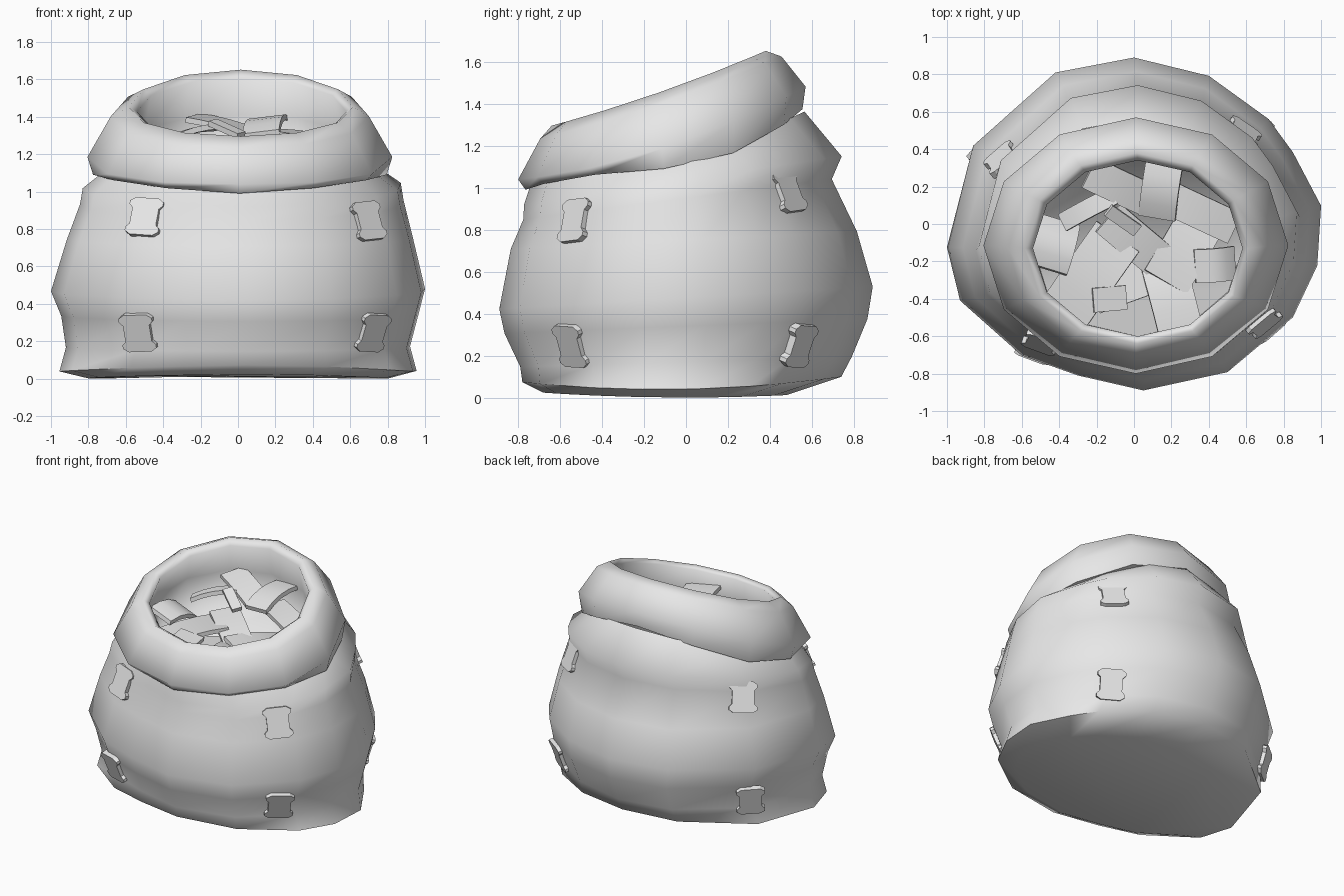
import bpy, bmesh, math
from math import sin, cos, radians, pi
from mathutils import Vector, Matrix
from mathutils.bvhtree import BVHTree

cube = bpy.data.objects.get("Cube")
if cube:
    bpy.data.objects.remove(cube, do_unlink=True)

GREY = (0.8, 0.8, 0.8, 1.0)
mat = bpy.data.materials.new("pale grey")
mat.use_nodes = True
mat.diffuse_color = GREY
mat.node_tree.nodes["Principled BSDF"].inputs["Base Color"].default_value = GREY


def finish(bm, name, angle):
    """Turn a bmesh into a named, coloured and shaded object."""
    bmesh.ops.recalc_face_normals(bm, faces=bm.faces)
    mesh = bpy.data.meshes.new(name)
    bm.to_mesh(mesh)
    bm.free()
    mesh.materials.append(mat)
    ob = bpy.data.objects.new(name, mesh)
    bpy.context.collection.objects.link(ob)
    bpy.ops.object.select_all(action='DESELECT')
    ob.select_set(True)
    bpy.context.view_layer.objects.active = ob
    bpy.ops.object.shade_smooth_by_angle(angle=radians(angle))


def loft(rings, outline, cap_start, cap_end):
    """Skin scaled outlines; each ring is cx, cy, rx, ry, z and a height curve along y."""
    bm = bmesh.new()
    loops = []
    for cx, cy, rx, ry, z, *curve in rings:
        loop = []
        for u, v in outline:
            x, y = cx + rx * u, cy + ry * v
            h = z + sum(k * y ** (n + 1) for n, k in enumerate(curve))
            loop.append(bm.verts.new((x, y, h)))
        loops.append(loop)
    for lo, hi in zip(loops, loops[1:]):
        for i in range(len(outline)):
            j = (i + 1) % len(outline)
            bm.faces.new((lo[i], lo[j], hi[j], hi[i]))
    if cap_start:
        bm.faces.new(loops[0][::-1])
    if cap_end:
        bm.faces.new(loops[-1])
    return bm


# Uneven outline of the sack, flattened at the back corners
SACK = [(1, .11), (.85, .43), (.72, .63), (.4, .89), (0, 1), (-.42, .91),
        (-.86, .47), (-1, -.14), (-.93, -.46), (-.6, -.79), (-.3, -.91),
        (.05, -1), (.5, -.89), (.85, -.56), (.98, -.25)]
ROUND = [(cos(i * pi / 6), sin(i * pi / 6)) for i in range(12)]

# Slumped sack body, from the floor up to the neck
body = loft([
    (0, -.10, .80, .58, 0, 0, .05),
    (0, -.02, .955, .76, .04, .02, .08),
    (0, 0, .92, .79, .17, .03),
    (.01, 0, .955, .865, .34, .04),
    (0, 0, 1, .89, .475, .06),
    (.01, -.01, .925, .825, .75, .05),
    (.02, -.04, .865, .735, .95, .13),
    (.02, -.015, .85, .757, 1.037, .152),
    (.01, -.065, .68, .63, 1.17, .2, .25),
], SACK, True, False)
bmesh.ops.recalc_face_normals(body, faces=body.faces)
body.normal_update()
tree = BVHTree.FromBMesh(body)
finish(body, "sack_body", 65)

# Rolled collar, turning in at the mouth and down to an inner floor
HEM = (.17, .34, .41)
finish(loft([
    (0, -.085, .70, .61, 1.13, *HEM),
    (.01, -.105, .785, .66, 1.105, *HEM),
    (.01, -.115, .815, .685, 1.225, .36, .16),
    (.01, -.12, .69, .575, 1.445, .36, .08),
    (.015, -.13, .60, .51, 1.50, .37, .08),
    (.02, -.13, .56, .47, 1.475, .37, .06),
    (.02, -.13, .60, .50, 1.30, .30),
    (.02, -.12, .56, .48, 1.06, .20),
], ROUND, False, True), "rolled_collar", 80)

# Notched patches stitched on in two rows
QUARTER = [(.065, .105), (.095, .085), (.095, .065), (.075, .045)]


def patch(name, x, y, z, roll):
    origin = Vector((2 * x, 2 * y, z))
    hit, normal, _, _ = tree.ray_cast(origin, Vector((-x, -y, 0)).normalized())
    across = Vector((0, 0, 1)).cross(normal).normalized()
    up = normal.cross(across)
    frame = Matrix((across, up, normal)).transposed().to_4x4()
    place = Matrix.Translation(hit) @ frame @ Matrix.Rotation(radians(roll), 4, 'Z')
    right = QUARTER + [(u, -v) for u, v in reversed(QUARTER)]
    outline = right + [(-u, v) for u, v in reversed(right)]
    bm = bmesh.new()
    face = bm.faces.new([bm.verts.new((u, v, -.015)) for u, v in outline])
    top = bmesh.ops.extrude_face_region(bm, geom=[face])["geom"]
    bmesh.ops.translate(bm, vec=(0, 0, .04),
                        verts=[v for v in top if isinstance(v, bmesh.types.BMVert)])
    bm.transform(place)
    finish(bm, name, 30)


SPOTS = [("front_right", -.53, -.67, .86, -4), ("front_left", .70, -.53, .84, 5),
         ("back_left", .63, .52, .98, 5), ("back_right", -.72, .35, .96, -4)]
for label, x, y, z, roll in SPOTS:
    patch("upper_patch_" + label, x, y, z, roll)
    patch("lower_patch_" + label, x, y, .25, -roll / 2)


# Curled slabs heaped in the mouth
def slab(name, x, y, lift, length, width, spin, tilt, curl):
    bm = bmesh.new()
    bmesh.ops.create_cube(bm, size=1, matrix=Matrix.Diagonal((length, width, .03, 1)))
    long_edges = [e for e in bm.edges
                  if abs(e.verts[0].co.x - e.verts[1].co.x) > length / 2]
    bmesh.ops.subdivide_edges(bm, edges=long_edges, cuts=3, use_grid_fill=True)
    for v in bm.verts:
        v.co.z -= curl * (2 * v.co.x / length) ** 2
    height = 1.25 + .3 * y + lift
    bm.transform(Matrix.Translation((x, y, height))
                 @ Matrix.Rotation(radians(spin), 4, 'Z')
                 @ Matrix.Rotation(radians(tilt), 4, 'Y')
                 @ Matrix.Rotation(radians(tilt / 2), 4, 'X'))
    finish(bm, name, 30)


HEAP = [
    (-.23, -.27, .01, .50, .28, 55, -8, .02),
    (.19, -.34, .02, .46, .24, 105, 10, .03),
    (-.13, -.40, .06, .18, .13, 5, 8, 0),
    (-.08, .20, .05, .36, .18, -25, 14, .01),
    (.14, .18, .07, .32, .20, 82, -14, .03),
    (.36, .06, .03, .40, .18, -25, 8, .01),
    (.44, -.22, .00, .22, .18, 5, 12, .04),
    (-.25, .08, .05, .32, .10, 28, -14, .02),
    (-.42, -.10, .00, .28, .22, 75, 15, .05),
    (.02, -.10, -.02, .42, .20, -40, 12, .01),
    (-.02, -.28, -.04, .44, .26, 20, -6, 0),
    (.28, -.12, -.05, .44, .26, 60, 8, .02),
    (-.06, .02, .08, .20, .07, -35, 20, 0),
]
for n, row in enumerate(HEAP, 1):
    slab(f"curled_slab_{n}", *row)
